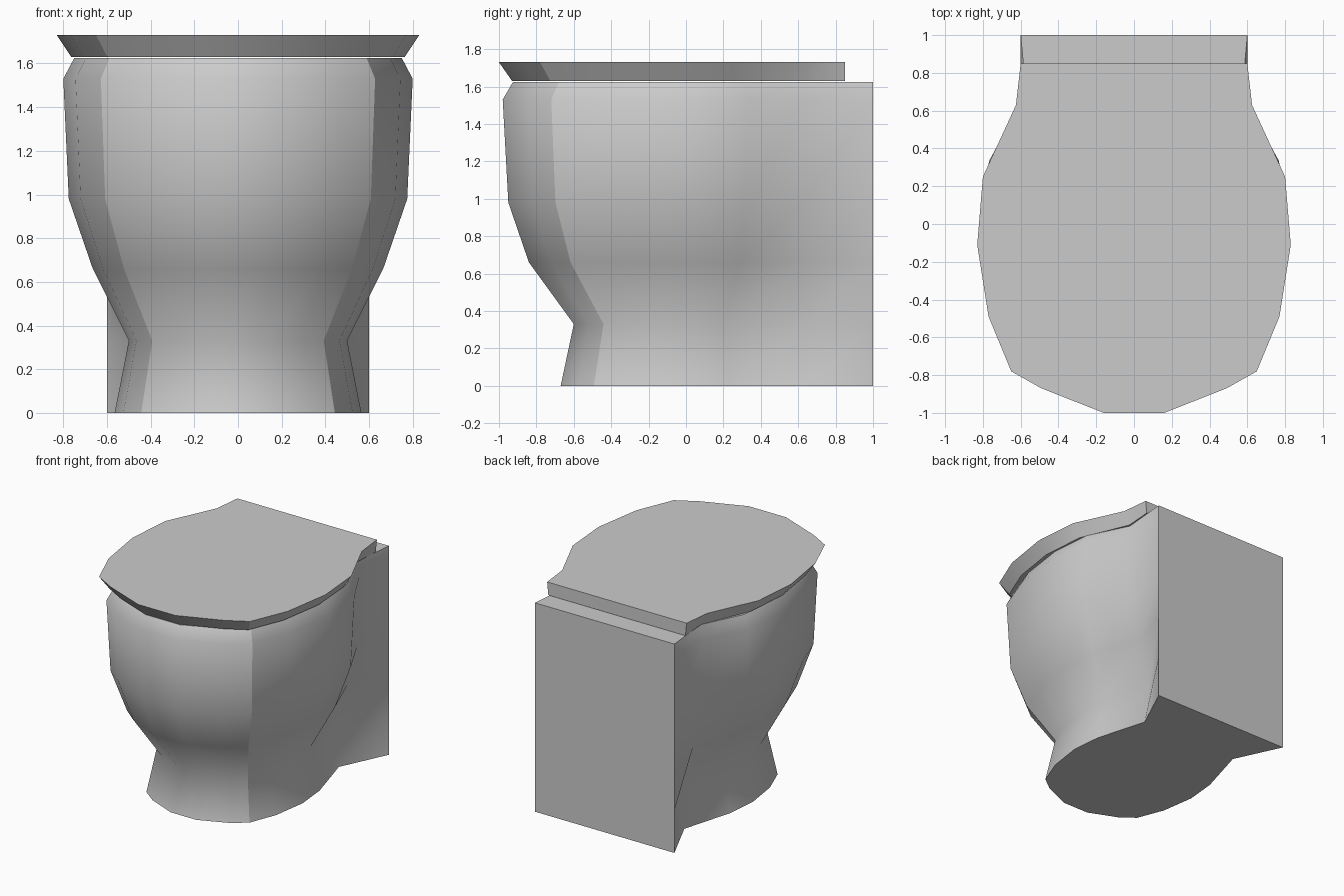
import bpy
import bmesh

if "Cube" in bpy.data.objects:
    bpy.data.objects.remove(bpy.data.objects["Cube"])


def loft(name, levels):
    """Skin a stack of mirrored half outlines; levels = [(z, half_points)]."""
    bm = bmesh.new()
    rings = []
    for z, half in levels:
        outline = half + [(-x, y) for x, y in reversed(half)]
        rings.append([bm.verts.new((x, y, z)) for x, y in outline])
    n = len(rings[0])
    # columns that keep a hard edge: front corner facets and back corners
    sharp = {2, n // 2 - 1, n // 2, n - 3}
    for lo, hi in zip(rings, rings[1:]):
        for i in range(n):
            j = (i + 1) % n
            bm.faces.new((lo[i], lo[j], hi[j], hi[i])).smooth = True
        for i in sharp:
            bm.edges.get((lo[i], hi[i])).smooth = False
    for ring in (rings[0][::-1], rings[-1]):
        for e in bm.faces.new(ring).edges:
            e.smooth = False
    bmesh.ops.recalc_face_normals(bm, faces=bm.faces)
    mesh = bpy.data.meshes.new(name)
    bm.to_mesh(mesh)
    bm.free()
    obj = bpy.data.objects.new(name, mesh)
    bpy.context.collection.objects.link(obj)
    return obj


# Bowl: one outline (as fractions of half width and front depth) scaled per level
shape = [(.195, -1), (.59, -.86), (.785, -.735), (.93, -.42), (1, -.02), (.96, .34)]
profile = [  # z, half width, front depth
    (0, .565, .67), (.33, .50, .60), (.66, .665, .84),
    (.98, .775, .95), (1.53, .80, .98), (1.625, .75, .925)]
loft("bowl", [
    (z, [(x * w, y * d) for x, y in shape] + [(.755 * w, .63), (.6, 1)])
    for z, w, d in profile])

# Lid: flares outwards from bottom to top, flat across the hinge side
lid_top = [(.16, -1), (.49, -.87), (.65, -.78), (.77, -.49),
           (.83, -.11), (.80, .25), (.625, .63), (.60, .85)]
lid_bottom = [(x * .92, y * .93 if y < 0 else y) for x, y in lid_top[:-1]] + [(.59, .85)]
loft("lid", [(1.63, lid_bottom), (1.73, lid_top)])
